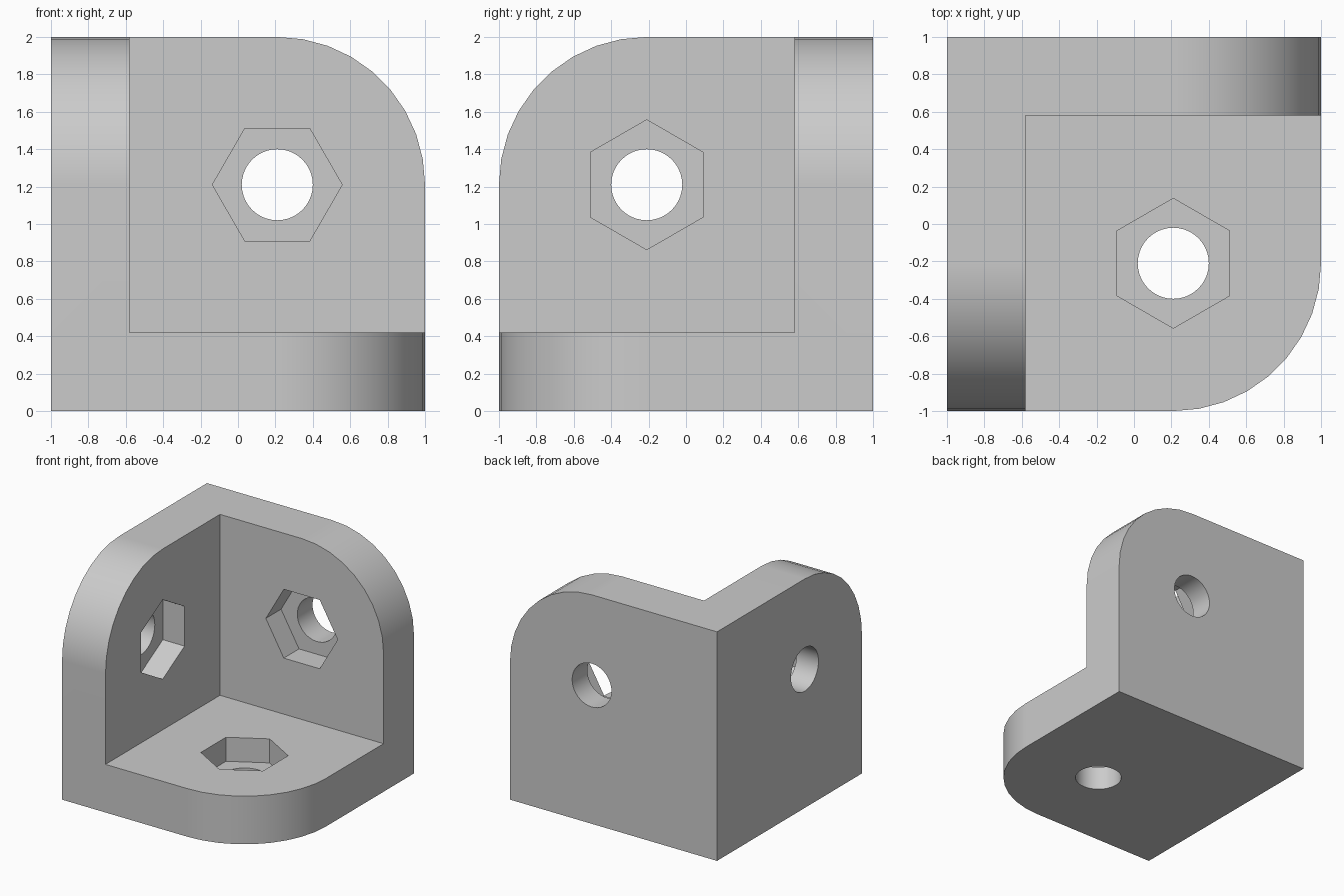
import bpy, bmesh
from math import sin, cos, pi

if "Cube" in bpy.data.objects:
    bpy.data.objects.remove(bpy.data.objects["Cube"], do_unlink=True)

SIZE, WALL, ROUND = 2.0, 0.42, 0.79
HOLE_R, HEX_R, HEX_DEPTH = 0.19, 0.347, 0.21
CENTRE = SIZE - ROUND

grey = bpy.data.materials.new("light grey")
grey.use_nodes = True
grey.diffuse_color = (0.6, 0.6, 0.6, 1)
grey.node_tree.nodes["Principled BSDF"].inputs["Base Color"].default_value = (0.6, 0.6, 0.6, 1)


def ring(radius, count, start=0.0, sweep=2 * pi):
    """Points on an arc around the hole centre."""
    return [(CENTRE + radius * cos(start + sweep * i / count),
             CENTRE + radius * sin(start + sweep * i / count)) for i in range(count)]


def prism(name, profile, low, high, turn):
    """Extrude a profile out from the shared corner, cycling the axes per wall."""
    bm = bmesh.new()
    rings = []
    for h in (low, high):
        verts = []
        for a, b in profile:
            p = (a, b, h)
            for _ in range(turn):
                p = (p[1], p[2], p[0])
            verts.append(bm.verts.new((p[0] - 1, 1 - p[1], p[2])))
        rings.append(verts)
        bm.faces.new(verts)
    n = len(profile)
    for i in range(n):
        j = (i + 1) % n
        bm.faces.new((rings[0][i], rings[0][j], rings[1][j], rings[1][i]))
    bmesh.ops.recalc_face_normals(bm, faces=bm.faces)
    mesh = bpy.data.meshes.new(name)
    bm.to_mesh(mesh)
    bm.free()
    mesh.materials.append(grey)
    obj = bpy.data.objects.new(name, mesh)
    bpy.context.collection.objects.link(obj)
    return obj


def combine(target, other, operation):
    """Apply a boolean and discard the helper."""
    other.hide_render = True
    mod = target.modifiers.new("boolean", 'BOOLEAN')
    mod.operation, mod.solver, mod.object = operation, 'EXACT', other
    bpy.context.view_layer.objects.active = target
    bpy.ops.object.modifier_apply(modifier=mod.name)
    bpy.data.objects.remove(other, do_unlink=True)


# Three square plates, each with one rounded corner, meeting at right angles
plate = [(0, 0), (SIZE, 0)] + ring(ROUND, 9, 0, pi / 2) + [(CENTRE, SIZE), (0, SIZE)]
bracket = prism("corner_bracket", plate, 0, WALL, 0)
for turn in (1, 2):
    combine(bracket, prism("wall", plate, 0, WALL, turn), 'UNION')

# Bolt hole and hexagonal nut recess in each plate
for turn in range(3):
    combine(bracket, prism("bolt_hole", ring(HOLE_R, 40), -0.1, WALL + 0.1, turn), 'DIFFERENCE')
    combine(bracket, prism("nut_recess", ring(HEX_R, 6, pi / 2),
                           WALL - HEX_DEPTH, WALL + 0.1, turn), 'DIFFERENCE')

# Merge coplanar pieces into clean flat faces
bm = bmesh.new()
bm.from_mesh(bracket.data)
bmesh.ops.remove_doubles(bm, verts=bm.verts, dist=0.0001)
bmesh.ops.dissolve_limit(bm, angle_limit=0.01, verts=bm.verts, edges=bm.edges)
bm.to_mesh(bracket.data)
bm.free()

# Smooth curved rims, crisp corners
bpy.ops.object.select_all(action='DESELECT')
bracket.select_set(True)
bpy.context.view_layer.objects.active = bracket
bpy.ops.object.shade_smooth_by_angle(angle=pi / 6)
weighted = bracket.modifiers.new("weighted normals", 'WEIGHTED_NORMAL')
weighted.keep_sharp = True
